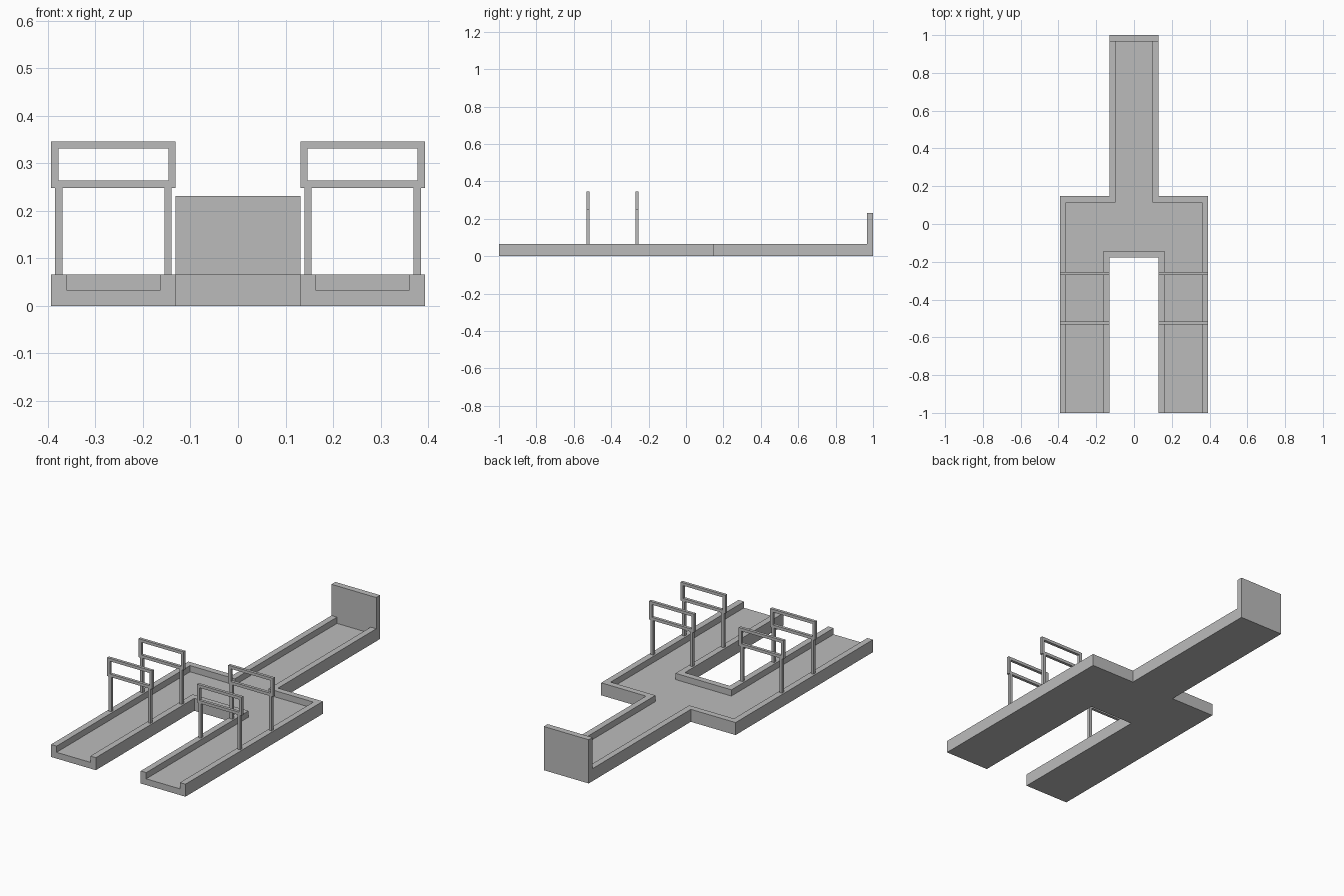
import bpy, bmesh

if "Cube" in bpy.data.objects:
    bpy.data.objects.remove(bpy.data.objects["Cube"])

grey = bpy.data.materials.new("concrete grey")
grey.diffuse_color = (0.5, 0.5, 0.5, 1)
grey.use_nodes = True
grey.node_tree.nodes["Principled BSDF"].inputs["Base Color"].default_value = grey.diffuse_color

# Shared plan dimensions
OUT, IN, T = 0.393, 0.131, 0.0325     # outer half width, inner half width, wall thickness
BACK, NOTCH = 0.147, -0.178           # rear of the wide part, end of the gap between arms
FLOOR, RIM, STOP = 0.033, 0.066, 0.231


def finish(name, bm):
    bmesh.ops.dissolve_limit(bm, angle_limit=0.01, verts=bm.verts, edges=bm.edges)
    bmesh.ops.recalc_face_normals(bm, faces=bm.faces)
    mesh = bpy.data.meshes.new(name)
    bm.to_mesh(mesh)
    bm.free()
    mesh.materials.append(grey)
    obj = bpy.data.objects.new(name, mesh)
    bpy.context.collection.objects.link(obj)
    return obj


def raise_faces(bm, faces, height):
    """Extrude faces straight up and return the new top faces."""
    geom = bmesh.ops.extrude_face_region(bm, geom=faces)["geom"]
    verts = [g for g in geom if isinstance(g, bmesh.types.BMVert)]
    bmesh.ops.translate(bm, verts=verts, vec=(0, 0, height))
    return [g for g in geom if isinstance(g, bmesh.types.BMFace)]


def mirrored(path):
    return [(-x, y) for x, y in reversed(path)]


# Channel: plan split into floor, side rims, gap rim and end stop
side_out = [(OUT, -1), (OUT, BACK), (IN, BACK), (IN, 1 - T)]
side_in = [(OUT - T, -1), (OUT - T, BACK - T), (IN - T, BACK - T), (IN - T, 1 - T)]
gap_out = [(-IN, -1), (-IN, NOTCH), (IN, NOTCH), (IN, -1)]
gap_in = [(-IN - T, -1), (-IN - T, NOTCH + T), (IN + T, NOTCH + T), (IN + T, -1)]
plan = {
    "floor": side_in + mirrored(side_in) + gap_in,
    "right": side_out + side_in[::-1],
    "left": mirrored(side_out) + mirrored(side_in)[::-1],
    "gap": gap_out + gap_in[::-1],
    "stop": [(IN, 1 - T), (IN, 1), (-IN, 1), (-IN, 1 - T), (T - IN, 1 - T), (IN - T, 1 - T)],
}
bm = bmesh.new()
points = {}


def vert(x, y):
    key = (round(x, 4), round(y, 4))
    if key not in points:
        points[key] = bm.verts.new((x, y, 0))
    return points[key]


faces = [bm.faces.new([vert(*p) for p in outline]) for outline in plan.values()]
tops = raise_faces(bm, faces, FLOOR)


def is_rim(f):
    # the floor is the only face touching both side walls and the gap wall
    return len(f.verts) != len(plan["floor"])


rims = raise_faces(bm, [f for f in tops if is_rim(f)], RIM - FLOOR)
raise_faces(bm, [f for f in rims if min(v.co.y for v in f.verts) > 0.9], STOP - RIM)
finish("channel", bm)


# Gantries: a flat rectangular frame on two posts across each arm
def add_box(bm, x0, x1, y, z0, z1, depth):
    cube = bmesh.ops.create_cube(bm, size=1)["verts"]
    for v in cube:
        v.co.x = x1 if v.co.x > 0 else x0
        v.co.y = y + v.co.y * depth
        v.co.z = z1 if v.co.z > 0 else z0


B = 0.0155                            # bar thickness
LOW, TOP = 0.248, 0.346
for side, label in ((-1, "left"), (1, "right")):
    for y, place in ((-0.523, "front"), (-0.261, "rear")):
        c = side * (OUT + IN) / 2
        h = (OUT - IN) / 2
        # frame as an extruded ring
        bm = bmesh.new()
        loops = []
        for d in (0, B):
            loops.append([bm.verts.new((c + sx * (h - d), y - B / 2, z))
                          for sx, z in ((-1, LOW + d), (1, LOW + d), (1, TOP - d), (-1, TOP - d))])
        a, b = loops
        ring = [bm.faces.new((a[i], a[(i + 1) % 4], b[(i + 1) % 4], b[i])) for i in range(4)]
        geom = bmesh.ops.extrude_face_region(bm, geom=ring)["geom"]
        bmesh.ops.translate(bm, vec=(0, B, 0),
                            verts=[g for g in geom if isinstance(g, bmesh.types.BMVert)])
        finish(f"{place}_{label}_frame", bm)
        # posts centred on the walls
        bm = bmesh.new()
        for s in (-1, 1):
            px = c + s * (h - T / 2)
            add_box(bm, px - B / 2, px + B / 2, y, RIM, LOW, B)
        finish(f"{place}_{label}_posts", bm)
